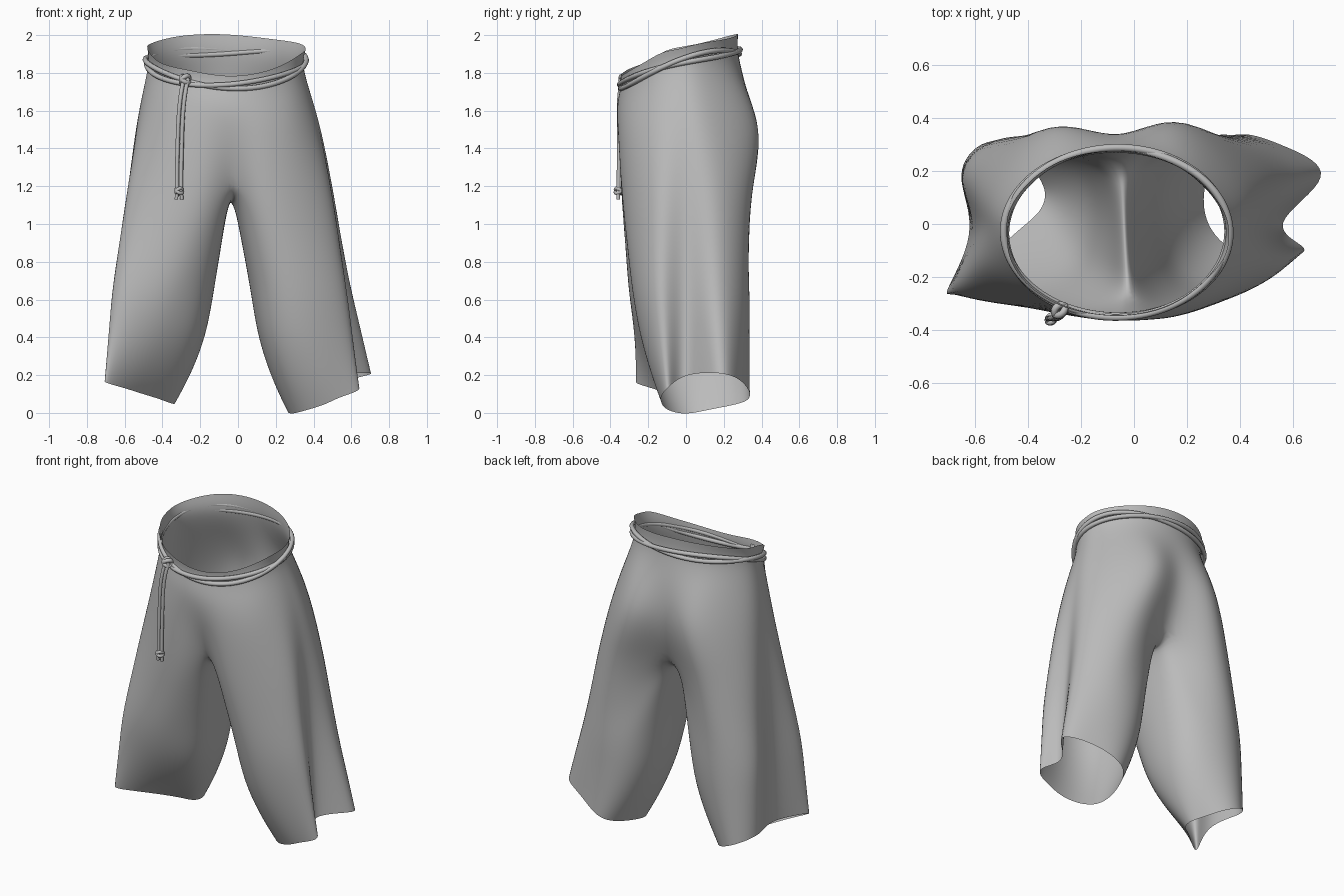
import bpy, bmesh, math, random
from mathutils import Vector as V

if "Cube" in bpy.data.objects:
    bpy.data.objects.remove(bpy.data.objects["Cube"])

random.seed(4)
cloth_mat = bpy.data.materials.new("grey cloth")
cloth_mat.diffuse_color = (0.5, 0.5, 0.5, 1)
cloth_mat.use_nodes = True
cloth_mat.node_tree.nodes["Principled BSDF"].inputs["Base Color"].default_value = cloth_mat.diffuse_color
CX, CY = -0.065, -0.035


def finish(ob):
    ob.data.materials.append(cloth_mat)
    return ob


# ---------- trousers: a control cage smoothed by subdivision ----------
# Each half section runs front centre -> side pleat -> back centre;
# leg sections continue back along the inner thigh.
hip_right = [(-.04, -.365), (.12, -.365), (.30, -.285), (.41, -.13), (.43, 0), (.41, .15), (.14, .445), (-.06, .335)]
hip_left = [(-.04, -.365), (-.2, -.36), (-.39, -.285), (-.51, -.14), (-.535, 0), (-.51, .15), (-.28, .415), (-.06, .335)]
thigh_right = [(-.02, -.295), (.12, -.35), (.33, -.29), (.50, -.14), (.475, 0), (.505, .16), (.25, .375), (-.05, .24)]
thigh_left = [(-.02, -.295), (-.17, -.35), (-.39, -.31), (-.59, -.17), (-.56, -.01), (-.585, .16), (-.35, .37), (-.05, .24)]
crotch = [(-.045, .13, 1.21), (-.04, 0, 1.2), (-.03, -.17, 1.22)]
knee_right = [(.13, -.21), (.25, -.285), (.43, -.255), (.595, -.13), (.505, 0), (.62, .15),
              (.45, .315), (.25, .33), (.12, .24), (.07, .08), (.08, -.08)]
knee_left = [(-.19, -.2), (-.32, -.285), (-.48, -.305), (-.69, -.24), (-.58, -.03), (-.665, .18),
             (-.5, .325), (-.31, .31), (-.18, .22), (-.13, .07), (-.14, -.08)]
hem_right = [(.36, -.09, .015), (.46, -.125, .045), (.55, -.13, .09), (.665, -.09, .135), (.525, 0, .2),
             (.735, .18, .21), (.56, .29, .17), (.41, .34, .09), (.32, .28, .05), (.265, .13, .02), (.28, .0, -.005)]
hem_left = [(-.42, -.01, .075), (-.52, -.10, .105), (-.61, -.19, .135), (-.725, -.275, .17), (-.60, -.03, .18),
            (-.665, .18, .19), (-.56, .31, .14), (-.44, .28, .09), (-.37, .19, .06), (-.335, .12, .05), (-.355, .05, .05)]


def at(points, z):
    return [V((x, y, z)) for x, y in points]


def sharpen(ring):
    """Push points outward so the smoothed section passes through them."""
    n = len(ring)
    return [p + (p - (ring[i - 1] + ring[(i + 1) % n]) / 2) / 3 for i, p in enumerate(ring)]


def mix(a, b, t):
    return [p.lerp(q, t) for p, q in zip(a, b)]


def flare(a, b, t):
    """Blend knee to hem: the inner side swings outward late, the outer side evenly."""
    power = {0: 1.8, 8: 1.8, 9: 1.8, 10: 1.8, 1: 1.5, 7: 1.4, 2: 1.3}
    ring = []
    for i, (p, q) in enumerate(zip(a, b)):
        r = p.lerp(q, t ** power.get(i, 1))
        r.z = p.z + (q.z - p.z) * t
        ring.append(r)
    return ring


def waist_ring(rx, ry, z, slope, bend, ripple=0):
    half = [-90, -62, -36, -16, 0, 20, 55, 90]
    angles = half + [180 - a for a in half[-2:0:-1]]
    ring = []
    for a in angles:
        c, s = math.cos(math.radians(a)), math.sin(math.radians(a))
        r = 1 + random.uniform(-ripple, ripple)
        ring.append(V((CX + rx * c * r, CY + ry * s * r,
                       z + slope * ry * s + bend * c * c + random.uniform(-ripple, ripple) * .5)))
    return ring


def full(right, left, z):
    return at(right + left[-2:0:-1], z)


bm = bmesh.new()


def add(ring):
    return [bm.verts.new(p) for p in ring]


def bridge(a, b):
    n = len(a)
    for i in range(n):
        j = (i + 1) % n
        bm.faces.new((a[i], b[i], b[j], a[j]))


# seat: rim, belt line, upper hip, hip, thigh
thigh = sharpen(full(thigh_right, thigh_left, 1.18))
thigh[0].z, thigh[7].z = 1.25, 1.22
rows = [add(sharpen(r)) for r in (
    waist_ring(.415, .315, 1.893, .32, .04, .025),
    waist_ring(.402, .307, 1.825, .3, .035),
    waist_ring(.422, .33, 1.735, .25, .02),
    full(hip_right, hip_left, 1.52))]
rows.append(add(thigh))
for a, b in zip(rows, rows[1:]):
    bridge(a, b)

# legs: both share the crotch strip
strip = add([V(p) for p in crotch])
top = rows[-1]
outer_left = [top[0]] + top[:6:-1]
for outer, knee, hem, flip in ((top[:8], knee_right, hem_right, False),
                               (outer_left, knee_left, hem_left, True)):
    upper = outer + strip
    k = at(knee, .65)
    h = [V(p) for p in hem]
    sections = [mix([v.co for v in upper], sharpen(k), .5), sharpen(k),
                sharpen(flare(k, h, .4)), sharpen(flare(k, h, .76)), sharpen(h)]
    prev = upper[::-1] if flip else upper
    for s in sections:
        ring = add(s[::-1] if flip else s)
        bridge(prev, ring)
        prev = ring

me = bpy.data.meshes.new("trousers")
bm.to_mesh(me)
bm.free()
me.shade_smooth()
trousers = finish(bpy.data.objects.new("trousers", me))
bpy.context.collection.objects.link(trousers)
sub = trousers.modifiers.new("smooth cloth", "SUBSURF")
sub.levels = sub.render_levels = 3


# ---------- rope belt ----------
def rope(name, points, radius, cyclic=False):
    cu = bpy.data.curves.new(name, "CURVE")
    cu.dimensions = "3D"
    cu.bevel_depth, cu.bevel_resolution, cu.resolution_u = radius, 2, 4
    cu.use_fill_caps = True
    sp = cu.splines.new("NURBS")
    sp.points.add(len(points) - 1)
    for q, p in zip(sp.points, points):
        q.co = (*p, 1)
    sp.order_u, sp.use_cyclic_u, sp.use_endpoint_u = 4, cyclic, not cyclic
    ob = finish(bpy.data.objects.new(name, cu))
    bpy.context.collection.objects.link(ob)


# two strands crossing over one another around the waist
for i in range(2):
    pts = []
    for n in range(48):
        a = math.tau * n / 48
        w = 2 * a + math.pi * i + .6
        r = 1 + .01 * math.cos(w)
        y = .318 * math.sin(a) * r
        pts.append((CX + .424 * math.cos(a) * r, CY + .003 + y,
                    1.82 + .29 * y + .04 * math.cos(a) ** 2 + .018 * math.sin(w)))
    rope(f"belt_strand_{i + 1}", pts, .014, True)

# hanging cord ends
for i, dx in enumerate((-.011, .011)):
    rope(f"hanging_cord_{i + 1}",
         [(-.275 + dx, -.335, 1.77), (-.29 + dx, -.355, 1.71), (-.305 + dx, -.355, 1.58),
          (-.308 + dx, -.355, 1.42), (-.313 + dx, -.355, 1.28), (-.312 + dx, -.358, 1.18)], .011)


# knots at the belt and at the cord ends
def knot(name, loc, size):
    for i, tilt in enumerate((.5, -.6)):
        bpy.ops.mesh.primitive_torus_add(major_segments=16, minor_segments=8, major_radius=size,
                                         minor_radius=size * .55, location=loc,
                                         rotation=(tilt, tilt * 1.2, 0))
        ob = bpy.context.object
        ob.name = f"{name}_loop_{i + 1}"
        ob.data.shade_smooth()
        finish(ob)


knot("belt_knot", (-.28, -.325, 1.765), .024)
knot("cord_knot", (-.312, -.358, 1.175), .018)
for i, dx in enumerate((-.014, .014)):
    rope(f"cord_tip_{i + 1}", [(-.312 + dx * .5, -.358, 1.18), (-.312 + dx, -.361, 1.155), (-.312 + dx, -.358, 1.13)], .01)
